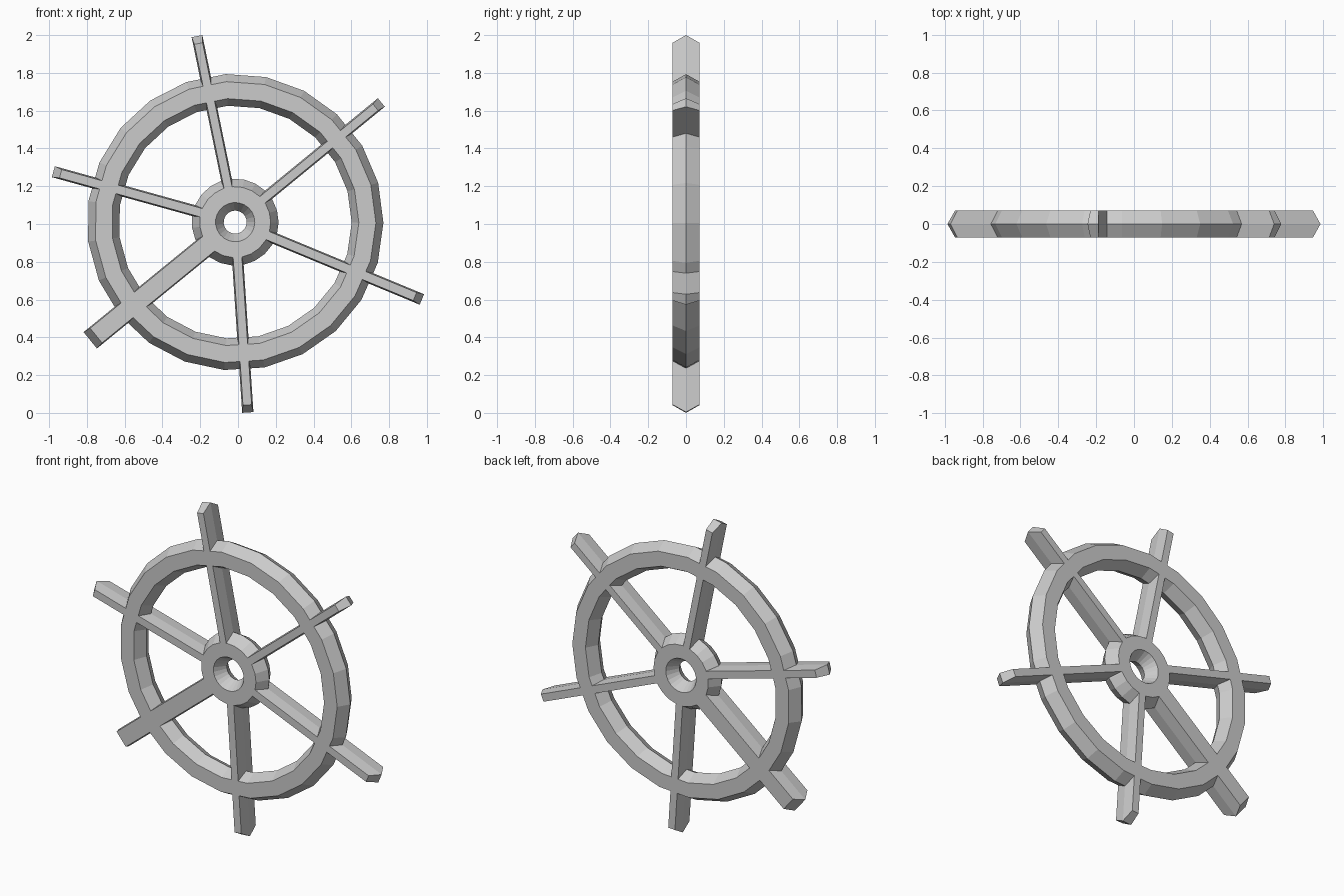
import bpy, bmesh, math

if "Cube" in bpy.data.objects:
    bpy.data.objects.remove(bpy.data.objects["Cube"])

CX, CZ = -0.015, 1.01      # wheel centre
D = 0.071                  # half thickness
SIDES = 23
PHASE = math.radians(-0.3)


def finish(name, bm):
    bmesh.ops.recalc_face_normals(bm, faces=bm.faces)
    mesh = bpy.data.meshes.new(name)
    bm.to_mesh(mesh)
    bm.free()
    obj = bpy.data.objects.new(name, mesh)
    bpy.context.collection.objects.link(obj)
    return obj


def ring(name, profile):
    """Sweep a closed (radius, y) profile around the wheel axis."""
    bm = bmesh.new()
    loops = []
    for i in range(SIDES):
        a = PHASE + math.tau * i / SIDES
        loops.append([bm.verts.new((CX + r * math.cos(a), y, CZ + r * math.sin(a)))
                      for r, y in profile])
    n = len(profile)
    for i in range(SIDES):
        p, q = loops[i], loops[(i + 1) % SIDES]
        for j in range(n):
            k = (j + 1) % n
            bm.faces.new((p[j], p[k], q[k], q[j]))
    return finish(name, bm)


def spoke(name, degrees, length, face_w, mid_w, start=0.15):
    """Bar with a slight ridge along its sides and a wedge-shaped end."""
    a = math.radians(degrees)
    c, s = math.cos(a), math.sin(a)
    bm = bmesh.new()

    def rect(y, end, w):
        return [bm.verts.new((CX + u * c - v * s, y, CZ + u * s + v * c))
                for u, v in ((start, -w), (end, -w), (end, w), (start, w))]

    layers = [rect(-D, length - 0.04, face_w), rect(0, length, mid_w),
              rect(D, length - 0.04, face_w)]
    bm.faces.new(layers[0])
    bm.faces.new(layers[2])
    for lo, hi in zip(layers, layers[1:]):
        for j in range(4):
            k = (j + 1) % 4
            bm.faces.new((lo[j], lo[k], hi[k], hi[j]))
    return finish(name, bm)


# Rim and hub: both have ridged inner and outer walls
rim = ring("wheel", [(0.785, 0), (0.745, D), (0.655, D),
                     (0.617, 0), (0.655, -D), (0.745, -D)])
hub = ring("hub", [(0.23, 0), (0.188, D), (0.104, D),
                   (0.061, 0), (0.104, -D), (0.188, -D)])

# Irregular spokes: angle, length, half face width, half ridge width
parts = [hub]
for i, spec in enumerate([(101.6, 1.005, 0.022, 0.029),
                          (39.3, 1.0, 0.022, 0.029),
                          (-22.5, 1.07, 0.023, 0.030),
                          (-86.2, 1.01, 0.023, 0.030),
                          (219.2, 0.99, 0.050, 0.056),
                          (164.5, 0.999, 0.023, 0.030)]):
    parts.append(spoke(f"spoke_{i + 1}", *spec))

# Fuse everything into one clean carved wheel
bpy.context.view_layer.objects.active = rim
for part in parts:
    mod = rim.modifiers.new("union", 'BOOLEAN')
    mod.operation = 'UNION'
    mod.solver = 'EXACT'
    mod.object = part
    bpy.ops.object.modifier_apply(modifier=mod.name)
    bpy.data.objects.remove(part, do_unlink=True)
